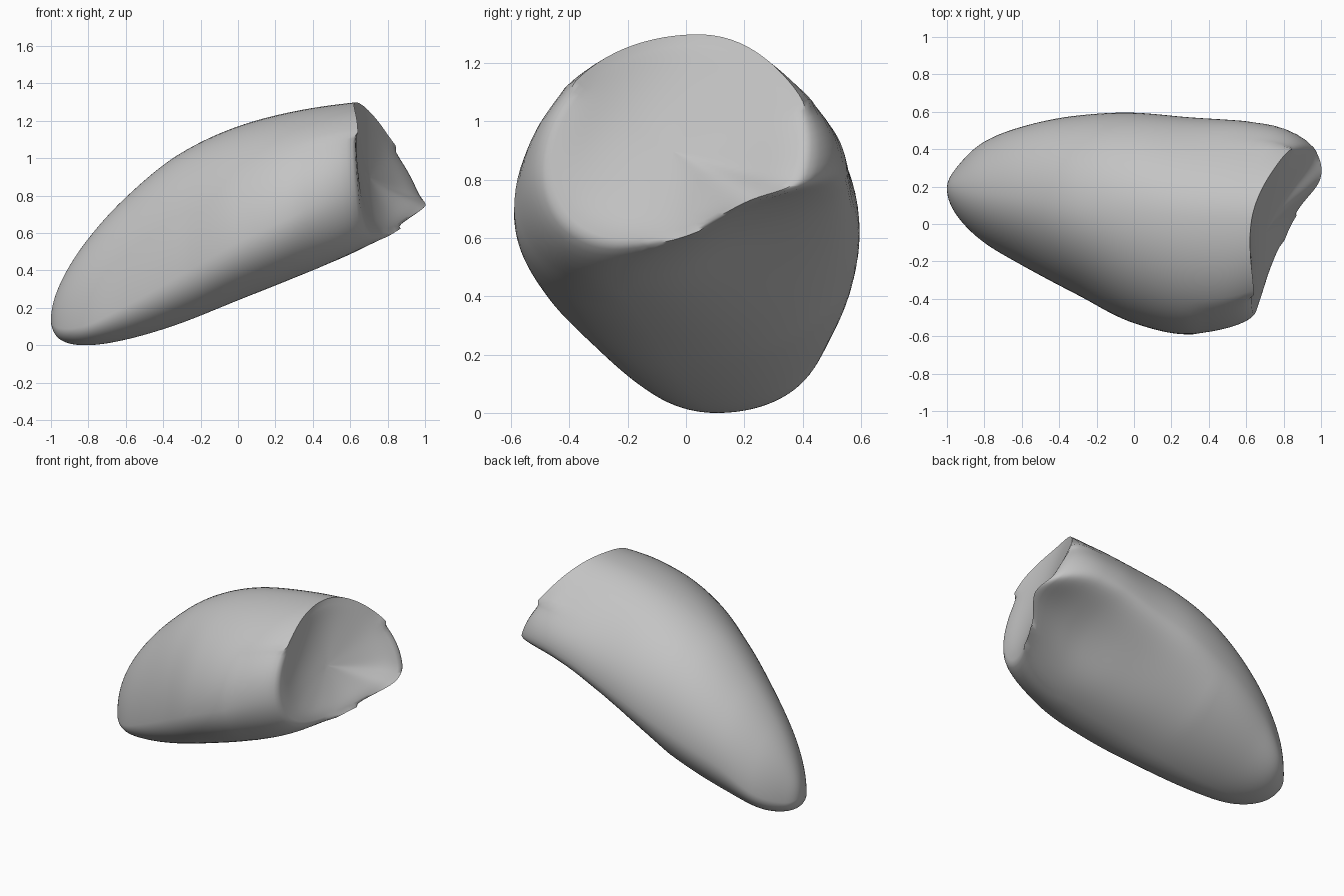
import bpy, bmesh, math
from mathutils import Vector

cube = bpy.data.objects.get("Cube")
if cube:
    bpy.data.objects.remove(cube, do_unlink=True)

SIDES, RINGS, CAP_RINGS = 96, 64, 22

# Stations along x: then (y, z) of the top, back, bottom and front extremes
STATIONS = [
    (-1, .19, .13, .19, .13, .19, .13, .19, .13),
    (-.95, .18, .33, .30, .12, .15, .03, .05, .09),
    (-.8, .16, .57, .44, .20, .10, 0, -.10, .11),
    (-.6, .14, .79, .52, .36, .05, .03, -.22, .21),
    (-.3, .1, 1.03, .58, .51, -.02, .12, -.38, .38),
    (0, .07, 1.17, .595, .63, -.1, .24, -.53, .55),
    (.3, .04, 1.25, .57, .73, -.18, .36, -.59, .69),
    (.6, .03, 1.295, .55, .82, -.24, .485, -.53, .82),
    (.8, .03, 1.31, .53, .84, -.13, .58, -.42, .84),
    (1.03, .05, 1.25, .39, .79, .05, .66, -.1, .85),
]
# How far the open end reaches in x, going round from the top over the back
RIM = [.63, .79, 1, 1.03, .79, .695, .66, .64]

KNOTS = [math.sqrt(row[0] + 1) for row in STATIONS]


def slope(i, column):
    """Weighted mean of the slopes on both sides of a station."""
    def secant(a):
        return (STATIONS[a + 1][column] - STATIONS[a][column]) / (KNOTS[a + 1] - KNOTS[a])
    if i == 0:
        return secant(0)
    if i == len(KNOTS) - 1:
        return secant(i - 1)
    h0, h1 = KNOTS[i] - KNOTS[i - 1], KNOTS[i + 1] - KNOTS[i]
    return (secant(i - 1) * h1 + secant(i) * h0) / (h0 + h1)


def hermite(p, q, m, n, t):
    return (p * (1 + 2 * t) * (1 - t) ** 2 + m * t * (1 - t) ** 2
            + q * t * t * (3 - 2 * t) + n * t * t * (t - 1))


def station(w):
    """Extremes of the section at x = w * w - 1."""
    i = 0
    while i < len(KNOTS) - 2 and w > KNOTS[i + 1]:
        i += 1
    h = KNOTS[i + 1] - KNOTS[i]
    t = (w - KNOTS[i]) / h
    return [hermite(STATIONS[i][c], STATIONS[i + 1][c],
                    slope(i, c) * h, slope(i + 1, c) * h, t)
            for c in range(1, 9)]


def rim_x(turn):
    n = len(RIM)
    i, t = int(turn * n), turn * n % 1
    a, b, c, d = (RIM[(i + k) % n] for k in (-1, 0, 1, 2))
    return hermite(b, c, (c - a) / 2, (d - b) / 2, t)


def body_point(turn, s):
    w = s * math.sqrt(rim_x(turn) + 1)
    x = w * w - 1
    e = station(w)
    quarter = int(turn * 4)
    angle = (turn * 4 - quarter) * math.pi / 2
    ca, sa = max(math.cos(angle), 0), max(math.sin(angle), 0)
    # Towards the open end the upper back flattens and the underside is grooved
    fade = min(max((x + .2) / 1, 0), 1)
    dent = (.07, .17, 0, 0)[quarter] * fade * math.sin(2 * angle) ** 2
    ca, sa = ca - dent, sa - dent
    (y0, z0), (y1, z1) = [(e[k], e[k + 1])
                          for k in (quarter * 2, (quarter * 2 + 2) % 8)]
    cy, cz = (y0, z1) if quarter % 2 == 0 else (y1, z0)
    return Vector((x, cy + (y0 - cy) * ca + (y1 - cy) * sa,
                   cz + (z0 - cz) * ca + (z1 - cz) * sa))


bm = bmesh.new()
turns = [i / SIDES for i in range(SIDES)]

# Tapered body from the tip to the rim
tip = bm.verts.new(body_point(0, 0))
rings = [[bm.verts.new(body_point(t, r / RINGS)) for t in turns]
         for r in range(1, RINGS + 1)]

# Hollow face that closes the open end: a leaning plane, bent to meet the rim
rim = [v.co.copy() for v in rings[-1]]
centre = sum(rim, Vector()) / SIDES


def hollow(p, k):
    q = centre.lerp(p, k)
    d = p - centre
    lean = .38 * d.y - .32 * d.z
    q.x = centre.x + lean * k + (d.x - lean) * k * k - .075 * (1 - k * k)
    return q


for r in range(1, CAP_RINGS):
    rings.append([bm.verts.new(hollow(p, 1 - r / CAP_RINGS)) for p in rim])
middle = bm.verts.new(hollow(centre, 0))

for i in range(SIDES):
    j = (i + 1) % SIDES
    bm.faces.new((tip, rings[0][i], rings[0][j]))
    for a, b in zip(rings, rings[1:]):
        bm.faces.new((a[i], b[i], b[j], a[j]))
    bm.faces.new((middle, rings[-1][j], rings[-1][i]))


def soften(first, last, start, end, steps):
    """Relax the rings first..last between two turns."""
    verts = [v for ring in rings[first:last]
             for v in ring[int(SIDES * start):int(SIDES * end)]]
    for step in range(steps):
        bmesh.ops.smooth_vert(bm, verts=verts, factor=.5,
                              use_axis_x=True, use_axis_y=True, use_axis_z=True)


# Round the rim over the back and the lower front, and even out the hollow
soften(RINGS - 7, RINGS + 7, .17, .46, 10)
soften(RINGS - 7, RINGS + 7, .5, .87, 12)
soften(RINGS + 1, len(rings), 0, 1, 20)
bmesh.ops.recalc_face_normals(bm, faces=bm.faces[:])

mesh = bpy.data.meshes.new("hollow_ended_body")
bm.to_mesh(mesh)
bm.free()
body = bpy.data.objects.new("hollow_ended_body", mesh)
bpy.context.collection.objects.link(body)

# Plain grey surface
grey = bpy.data.materials.new("plain_grey")
grey.use_nodes = True
colour = (.55, .55, .55, 1)
grey.diffuse_color = colour
grey.node_tree.nodes["Principled BSDF"].inputs["Base Color"].default_value = colour
mesh.materials.append(grey)

bpy.context.view_layer.objects.active = body
body.select_set(True)
bpy.ops.object.shade_smooth_by_angle(angle=math.radians(60))
